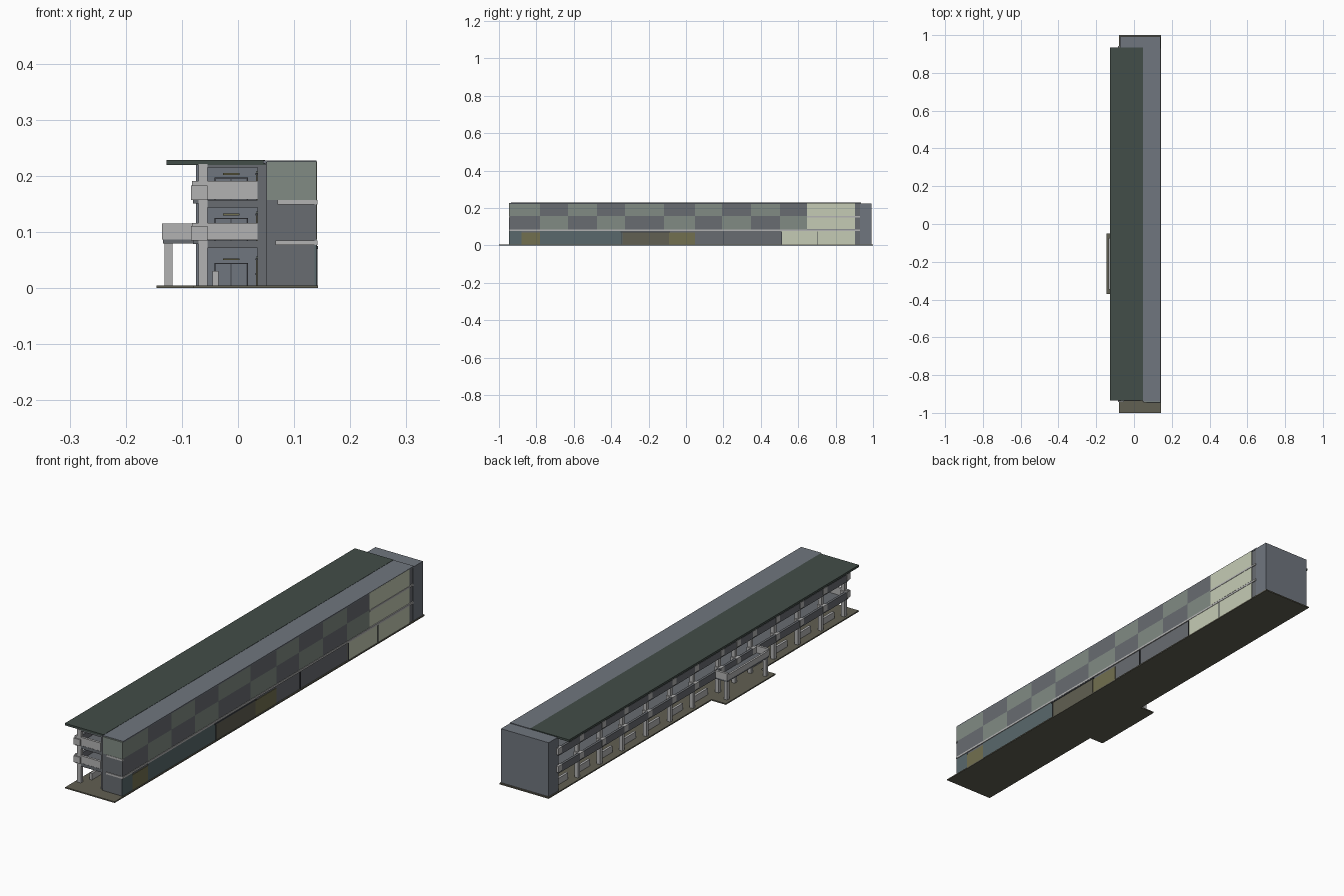
import bpy, bmesh

def mat(name, r, g, b):
    m = bpy.data.materials.new(name)
    m.diffuse_color = (r, g, b, 1)
    return m

ROOF = mat("dark_green", 0.055, 0.075, 0.065)
SLATE = mat("slate", 0.16, 0.18, 0.21)
WALL = mat("grey_wall", 0.14, 0.15, 0.165)
LIGHT = mat("light_grey", 0.45, 0.45, 0.45)
SAGE = mat("sage", 0.22, 0.26, 0.23)
PALE = mat("pale_green", 0.56, 0.60, 0.46)
OLIVE = mat("olive", 0.12, 0.115, 0.085)
YELLOW = mat("ochre", 0.17, 0.16, 0.08)
TEAL = mat("teal", 0.10, 0.14, 0.15)
DARK = mat("dark_frame", 0.05, 0.055, 0.065)

def boxes(name, items, m):
    """One object from boxes given as (x0, x1, y0, y1, z0, z1)."""
    bm = bmesh.new()
    for x0, x1, y0, y1, z0, z1 in items:
        vs = bmesh.ops.create_cube(bm, size=1)["verts"]
        for v in vs:
            v.co.x = x1 if v.co.x > 0 else x0
            v.co.y = y1 if v.co.y > 0 else y0
            v.co.z = z1 if v.co.z > 0 else z0
    me = bpy.data.meshes.new(name)
    bm.to_mesh(me)
    bm.free()
    me.materials.append(m)
    ob = bpy.data.objects.new(name, me)
    bpy.context.collection.objects.link(ob)
    return ob

FLOORS = (0.005, 0.085, 0.157)
TOPS = (0.077, 0.149, 0.22)
GRID = [-0.946, -0.78, -0.63, -0.476, -0.326, -0.118, 0.048, 0.193,
        0.348, 0.503, 0.647, 0.79, 0.93]

# Ground slab and entrance pad
boxes("ground_slab", [(-0.08, 0.143, -1, 1, 0, 0.005),
                      (-0.145, -0.08, -0.37, -0.05, 0, 0.005)], OLIVE)

# Room block, end tower and roofs
boxes("room_block", [(0.05, 0.138, -0.944, 0.935, 0.005, 0.225)], WALL)
boxes("end_tower", [(-0.075, 0.14, 0.93, 0.993, 0.005, 0.225)], SLATE)
boxes("room_roof", [(0.045, 0.14, -0.94, 0.935, 0.222, 0.2275)], SLATE)
boxes("corridor_roof", [(-0.127, 0.048, -0.935, 0.935, 0.22, 0.2285)], ROOF)

# Checkered panels on the long facade
panels = {SAGE: [], WALL: []}
for row, (z0, z1) in enumerate(((0.157, 0.226), (0.085, 0.157))):
    for i in range(10):
        m = SAGE if (i + row) % 2 == 0 else WALL
        panels[m].append((0.136, 0.14, GRID[i], GRID[i + 1], z0, z1))
boxes("light_panels", panels[SAGE], SAGE)
boxes("grey_panels", panels[WALL], WALL)
boxes("pale_panels", [(0.136, 0.1405, 0.647, 0.904, 0.087, 0.226),
                      (0.136, 0.1405, 0.508, 0.904, 0.005, 0.077)], PALE)
boxes("ochre_panels", [(0.136, 0.14, -0.88, -0.78, 0.005, 0.068),
                       (0.136, 0.14, -0.09, 0.048, 0.005, 0.068)], YELLOW)
boxes("teal_panels", [(0.136, 0.1395, -0.78, -0.34, 0.005, 0.077),
                      (0.136, 0.1395, -0.946, -0.88, 0.005, 0.077)], TEAL)
boxes("side_gate", [(0.136, 0.1415, -0.34, -0.09, 0.005, 0.07)], OLIVE)
boxes("gate_lintel", [(0.136, 0.143, -0.35, -0.085, 0.07, 0.075)], DARK)
boxes("drain_pipes", [(0.138, 0.142, y, y + 0.004, 0.005, 0.075)
                      for y in (-0.345, 0.2, 0.508, 0.7)], DARK)
boxes("facade_ledges", [(0.136, 0.142, -0.946, 0.93, 0.077, 0.085),
                        (0.136, 0.142, 0.647, 0.93, 0.15, 0.157),
                        (0.067, 0.1415, -0.947, -0.94, 0.077, 0.085),
                        (0.07, 0.1415, -0.947, -0.94, 0.149, 0.157)], LIGHT)
boxes("end_top_panel", [(0.052, 0.14, -0.946, -0.94, 0.157, 0.226)], SAGE)

# Corridor decks and inner wall
boxes("corridor_decks", [(-0.08, 0.052, -0.935, 0.935, 0.079, 0.085),
                         (-0.08, 0.052, -0.935, 0.935, 0.151, 0.157)], WALL)
boxes("inner_wall", [(0.035, 0.052, -0.935, 0.935, 0.005, 0.221)], WALL)

# Columns with deck beams
cols = GRID[:5] + [-0.222] + GRID[5:]
cols[0] = -0.93
boxes("columns", [(-0.07, -0.054, y - 0.007, y + 0.007, 0.005, 0.221)
                  for y in cols], LIGHT)
boxes("cross_beams", [(-0.07, 0.036, y - 0.005, y + 0.005, t - 0.005, t + 0.003)
                      for y in cols for t in TOPS], WALL)
boxes("long_beams", [(-0.066, -0.056, -0.93, 0.93, t - 0.005, t + 0.003)
                     for t in TOPS], TEAL)

# Parapets along the corridor and across its open end
boxes("side_parapets", [(-0.082, -0.072, -0.93, 0.93, z, z + 0.025)
                        for z in FLOORS[1:]], WALL)
boxes("end_parapets", [(-0.082, 0.035, -0.936, -0.926, z0, z1)
                       for z0, z1 in ((0.086, 0.116), (0.158, 0.191))], LIGHT)
boxes("parapet_caps", [(-0.0835, -0.054, y - 0.012, y + 0.012, z, z + 0.026)
                       for y in cols for z in FLOORS[1:]], LIGHT)

# Doors, windows and benches in every bay
doors, frames, wins, bench = [], [], [], []
for a, b in zip(cols, cols[1:]):
    w = b - a
    for z in FLOORS:
        doors.append((0.032, 0.036, a + 0.012, a + 0.04, z, z + 0.045))
        frames.append((0.031, 0.036, a + 0.01, a + 0.042, z + 0.045, z + 0.048))
        wins.append((0.032, 0.036, a + 0.055, b - 0.015, z + 0.022, z + 0.052))
        frames.append((0.031, 0.036, a + 0.052, b - 0.012, z + 0.019, z + 0.022))
    if not -0.34 < (a + b) / 2 < -0.1:
        bench.append((-0.045, -0.035, a + w * 0.25, b - w * 0.25, 0.005, 0.031))
boxes("room_doors", doors, OLIVE)
boxes("room_windows", wins, SAGE)
boxes("window_and_door_frames", frames, DARK)
boxes("low_walls", bench, LIGHT)

# Double doors and signs on the tower end of the corridor
leaves, trims, bars = [], [], []
for z in FLOORS:
    leaves += [(-0.039, -0.0135, 0.925, 0.931, z, z + 0.038),
               (-0.0115, 0.015, 0.925, 0.931, z, z + 0.038)]
    trims += [(-0.042, 0.018, 0.927, 0.931, z, z + 0.04)]
    bars += [(-0.027, 0.003, 0.922, 0.931, z + 0.045, z + 0.048)]
boxes("end_doors", leaves, SLATE)
boxes("end_door_frames", trims, DARK)
boxes("end_door_lamps", bars, YELLOW)

# Entrance terrace on posts
boxes("terrace_slab", [(-0.134, -0.07, -0.345, -0.075, 0.08, 0.087)], WALL)
boxes("terrace_parapets", [(-0.135, -0.127, -0.345, -0.075, 0.087, 0.108),
                           (-0.135, -0.08, -0.347, -0.337, 0.087, 0.115),
                           (-0.135, -0.08, -0.083, -0.073, 0.087, 0.115)], LIGHT)
boxes("terrace_posts", [(-0.131, -0.117, y - 0.007, y + 0.007, 0.005, 0.081)
                        for y in (-0.335, -0.085)], LIGHT)
